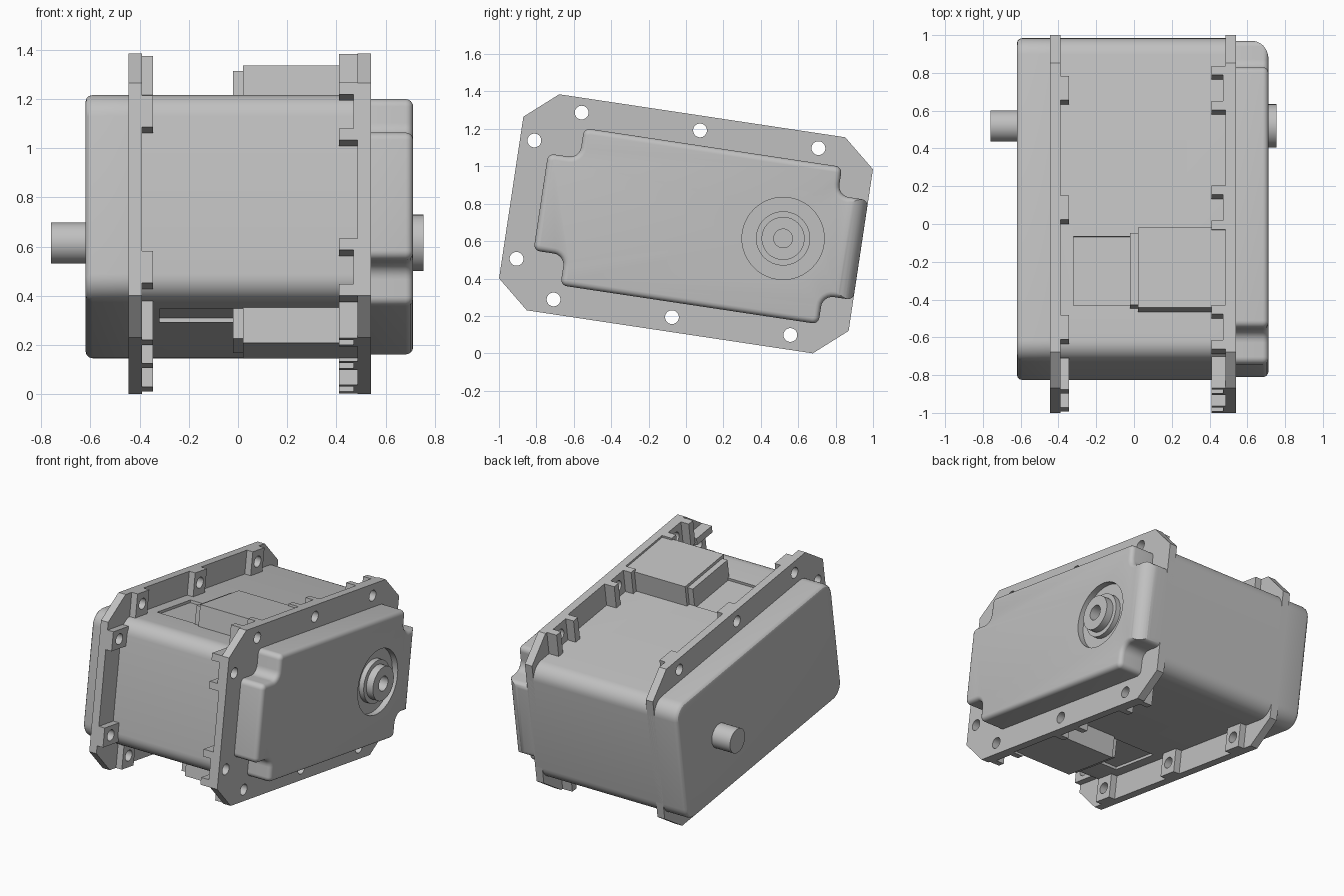
import bpy, bmesh, math
from mathutils import Vector, Matrix

cube = bpy.data.objects.get("Cube")
if cube:
    bpy.data.objects.remove(cube, do_unlink=True)

grey = bpy.data.materials.new("light_grey_metal")
grey.use_nodes = True
color = (0.53, 0.53, 0.53, 1)
grey.diffuse_color = color
grey.node_tree.nodes["Principled BSDF"].inputs["Base Color"].default_value = color

# Parts are modelled level as (x, u, v), then the whole casing is pitched about x
TILT = Matrix.Translation((0, 0, 0.6925)) @ Matrix.Rotation(math.radians(-8.55), 4, 'X')
U0, U1, V = -0.785, 0.945, 0.425
AXIS_U = 0.525


def finish(name, bm):
    bmesh.ops.recalc_face_normals(bm, faces=bm.faces)
    mesh = bpy.data.meshes.new(name)
    bm.to_mesh(mesh)
    bm.free()
    mesh.materials.append(grey)
    mesh.shade_smooth()
    mesh.set_sharp_from_angle(angle=math.radians(30))
    obj = bpy.data.objects.new(name, mesh)
    obj.matrix_world = TILT
    bpy.context.collection.objects.link(obj)
    return obj


def rounded(points, steps=6):
    """Outline from (a, b, radius) corners, each replaced by an arc."""
    out = []
    for i, (a, b, r) in enumerate(points):
        p = Vector((a, b))
        if r == 0:
            out.append(p)
            continue
        d0 = (Vector(points[i - 1][:2]) - p).normalized()
        d1 = (Vector(points[(i + 1) % len(points)][:2]) - p).normalized()
        for k in range(steps + 1):
            t = math.pi / 2 * k / steps
            out.append(p + d0 * r * (1 - math.sin(t)) + d1 * r * (1 - math.cos(t)))
    return out


def prism(name, outline, x0, x1, edge=0, steps=4):
    """Extrude a (u, v) outline from x0 to x1, rounding the rim at x1."""
    bm = bmesh.new()
    base = bm.faces.new([bm.verts.new((x0, p[0], p[1])) for p in outline])
    new = bmesh.ops.extrude_face_region(bm, geom=[base], use_keep_orig=True)["geom"]
    top = [g for g in new if isinstance(g, bmesh.types.BMVert)]
    bmesh.ops.translate(bm, verts=top, vec=(x1 - x0, 0, 0))
    if edge:
        rim = [e for e in bm.edges if all(abs(v.co.x - x1) < 1e-6 for v in e.verts)]
        bmesh.ops.bevel(bm, geom=rim, offset=edge, segments=steps, profile=0.5,
                        affect='EDGES', clamp_overlap=False)
    return finish(name, bm)


def box(name, x0, x1, u0, u1, v0, v1):
    return prism(name, [(u0, v0), (u1, v0), (u1, v1), (u0, v1)], x0, x1)


def lathe(name, profile, u=AXIS_U, v=0.0, sides=48):
    """Spin an (x, radius) profile about an axis along x."""
    bm = bmesh.new()
    rings = []
    for x, r in profile:
        rings.append([bm.verts.new((x, u + r * math.cos(2 * math.pi * k / sides),
                                    v + r * math.sin(2 * math.pi * k / sides)))
                      for k in range(sides)])
    for a, b in zip(rings, rings[1:]):
        for k in range(sides):
            n = (k + 1) % sides
            bm.faces.new((a[k], a[n], b[n], b[k]))
    bm.faces.new(rings[0])
    bm.faces.new(rings[-1])
    return finish(name, bm)


def cut(obj, cutter, operation='DIFFERENCE'):
    """Apply a boolean and discard the cutter."""
    mod = obj.modifiers.new("cut", 'BOOLEAN')
    mod.operation, mod.object, mod.solver = operation, cutter, 'EXACT'
    bpy.context.view_layer.update()
    graph = bpy.context.evaluated_depsgraph_get()
    mesh = bpy.data.meshes.new_from_object(obj.evaluated_get(graph))
    obj.modifiers.clear()
    obj.data = mesh
    mesh.shade_smooth()
    mesh.set_sharp_from_angle(angle=math.radians(30))
    bpy.data.objects.remove(cutter, do_unlink=True)


# Main casing with a shallow recess on top and bottom
shell = rounded([(U0, -V, 0.1), (U1, -V, 0.1), (U1, V, 0.1), (U0, V, 0.1)], 8)
casing = prism("casing", shell, -0.44, 0.53)
for s in (-1, 1):
    cut(casing, box("recess_cutter", -0.32, 0.0, -0.5, -0.13,
                    *sorted((s * (V - 0.018), s * (V + 0.1)))))

# Left end cover and its output pin
prism("left_cover", shell, -0.43, -0.62, 0.028, 3)
lathe("left_pin", [(-0.6, 0.083), (-0.76, 0.083)])

# Connector housings above and below
for s, side in ((1, "top"), (-1, "bottom")):
    box(side + "_connector", 0.02, 0.486, -0.534, -0.105, *sorted((s * 0.38, s * 0.57)))
    box(side + "_connector_lip", -0.02, 0.02, -0.515, -0.13, *sorted((s * 0.38, s * 0.55)))

# Bolt positions: direction of the nearest flange edge is 'v' or 'u'
bolts = [(u, s * 0.505, 'v', s) for s in (-1, 1) for u in (-0.64, 0, 0.64)]
bolts += [(-0.868, s * 0.32, 'u', s) for s in (-1, 1)]


def pad_area(bolt, lo, hi):
    """Strip from casing to flange edge, between offsets lo and hi from the bolt."""
    u, v, way, s = bolt
    if way == 'v':
        return (u + lo, u + hi, *sorted((s * 0.415, s * 0.584)))
    return (-0.945, -0.775, v + lo, v + hi)


def bolt_cutter(bolt):
    return lathe("bolt_cutter", [(-0.8, 0.037), (0.8, 0.037)], bolt[0], bolt[1], 24)


# Flanges with chamfered corners
octagon = [(0.945, -0.437), (0.945, 0.437), (0.773, 0.584), (-0.773, 0.584),
           (-0.945, 0.437), (-0.945, -0.437), (-0.773, -0.584), (0.773, -0.584)]
for name, x0, x1 in (("left_flange", -0.445, -0.39), ("right_flange", 0.485, 0.54)):
    flange = prism(name, octagon, x0, x1)
    for bolt in bolts:
        cut(flange, bolt_cutter(bolt))

# Solid bolt pads on the left, open nut pockets with two ribs on the right
for bolt in bolts:
    pad = box("left_bolt_pad", -0.391, -0.345, *pad_area(bolt, -0.065, 0.065))
    cut(pad, bolt_cutter(bolt))
    floor = box("right_pocket_floor", 0.47, 0.486, *pad_area(bolt, -0.07, 0.07))
    cut(floor, bolt_cutter(bolt))
    for lo, hi in ((-0.118, -0.07), (0.07, 0.118)):
        box("right_pocket_rib", 0.41, 0.486, *pad_area(bolt, lo, hi))

# Right cover, notched around the corner bolts
half = [(0.945, 0.27, 0.035), (0.78, 0.27, 0.06), (0.78, V, 0.035),
        (-0.615, V, 0.035), (-0.615, 0.262, 0.06), (U0, 0.262, 0.035)]
outline = half + [(u, -v, r) for u, v, r in reversed(half)]
cover = prism("right_cover", rounded(outline), 0.53, 0.712, 0.03)

# Large rounding along the rear edge of the cover
bm = bmesh.new()
side = rounded([(0.4, -1.2, 0), (0.9, -1.2, 0), (0.9, 0.7, 0), (0.712, 0.7, 0),
                (0.712, 0.945, 0.1), (0.4, 0.945, 0)], 10)
face = bm.faces.new([bm.verts.new((p.x, p.y, -0.8)) for p in side])
new = bmesh.ops.extrude_face_region(bm, geom=[face], use_keep_orig=True)["geom"]
bmesh.ops.translate(bm, verts=[g for g in new if isinstance(g, bmesh.types.BMVert)],
                    vec=(0, 0, 1.6))
cut(cover, finish("rear_rounding_cutter", bm), 'INTERSECT')

# Round well in the cover with the stepped output hub
cut(cover, lathe("well_cutter", [(0.67, 0.22), (0.9, 0.22)]))
lathe("output_hub", [(0.6, 0.145), (0.705, 0.145), (0.705, 0.115),
                     (0.755, 0.115), (0.755, 0.05), (0.66, 0.05)])
